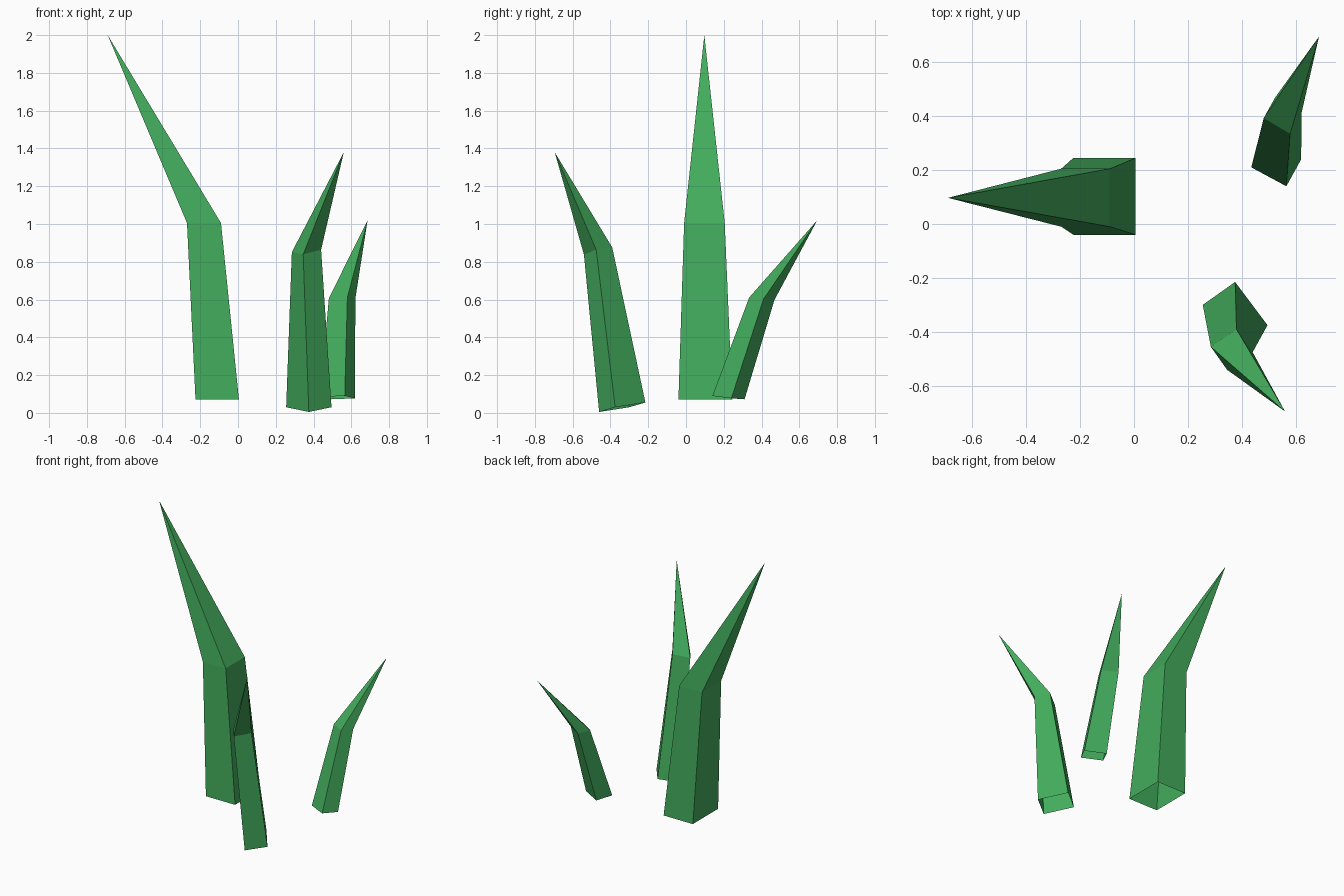
import bpy, bmesh
from mathutils import Vector

if "Cube" in bpy.data.objects:
    bpy.data.objects.remove(bpy.data.objects["Cube"])

green = bpy.data.materials.new("leaf green")
green.diffuse_color = (0.055, 0.41, 0.107, 1.0)
green.use_nodes = True
green.node_tree.nodes["Principled BSDF"].inputs["Base Color"].default_value = green.diffuse_color


def blade(name, rings, tip):
    """Open-bottomed four-sided blade: rings of (centre, half side u, half side v), then a point."""
    bm = bmesh.new()
    loops = []
    for ring in rings:
        c, u, v = map(Vector, ring)
        loops.append([bm.verts.new(c + a * u + b * v)
                      for a, b in ((-1, -1), (1, -1), (1, 1), (-1, 1))])
    top = bm.verts.new(tip)
    for i in range(4):
        j = (i + 1) % 4
        for low, high in zip(loops, loops[1:]):
            bm.faces.new((low[i], low[j], high[j], high[i]))
        bm.faces.new((loops[-1][i], loops[-1][j], top))
    # Make every wall face away from the blade's core
    low, high = loops[0], loops[-1]
    core = sum((v.co for v in low + high), Vector()) / 8
    bm.normal_update()
    wall = bm.faces[:][0]
    if wall.normal.dot(wall.calc_center_median() - core) < 0:
        bmesh.ops.reverse_faces(bm, faces=bm.faces[:])
    mesh = bpy.data.meshes.new(name)
    bm.to_mesh(mesh)
    bm.free()
    mesh.materials.append(green)
    obj = bpy.data.objects.new(name, mesh)
    bpy.context.collection.objects.link(obj)


# Tall blade leaning left
blade("tall_blade", [
    ((-0.11, 0.1025, 0.07), (0.115, 0, 0), (0, 0.1425, 0)),
    ((-0.18, 0.0975, 1.005), (0.09, 0, 0), (0, 0.1075, 0)),
], (-0.69, 0.097, 2.0))

# Medium blade leaning to the front right
blade("front_blade", [
    ((0.375, -0.3375, 0.03), (0.06, 0.0425, 0.0125), (0.06, -0.08, -0.0125)),
    ((0.3625, -0.4655, 0.8575), (0.0475, 0.0325, 0.0125), (0.03, -0.0425, -0.006)),
], (0.56, -0.695, 1.38))

# Short blade leaning to the back right
blade("back_blade", [
    ((0.5275, 0.225, 0.081), (0.065, -0.035, 0.0025), (0.0275, 0.05, -0.0065)),
    ((0.551, 0.4015, 0.605), (0.049, -0.029, 0.002), (0.021, 0.038, -0.004)),
], (0.686, 0.695, 1.02))
